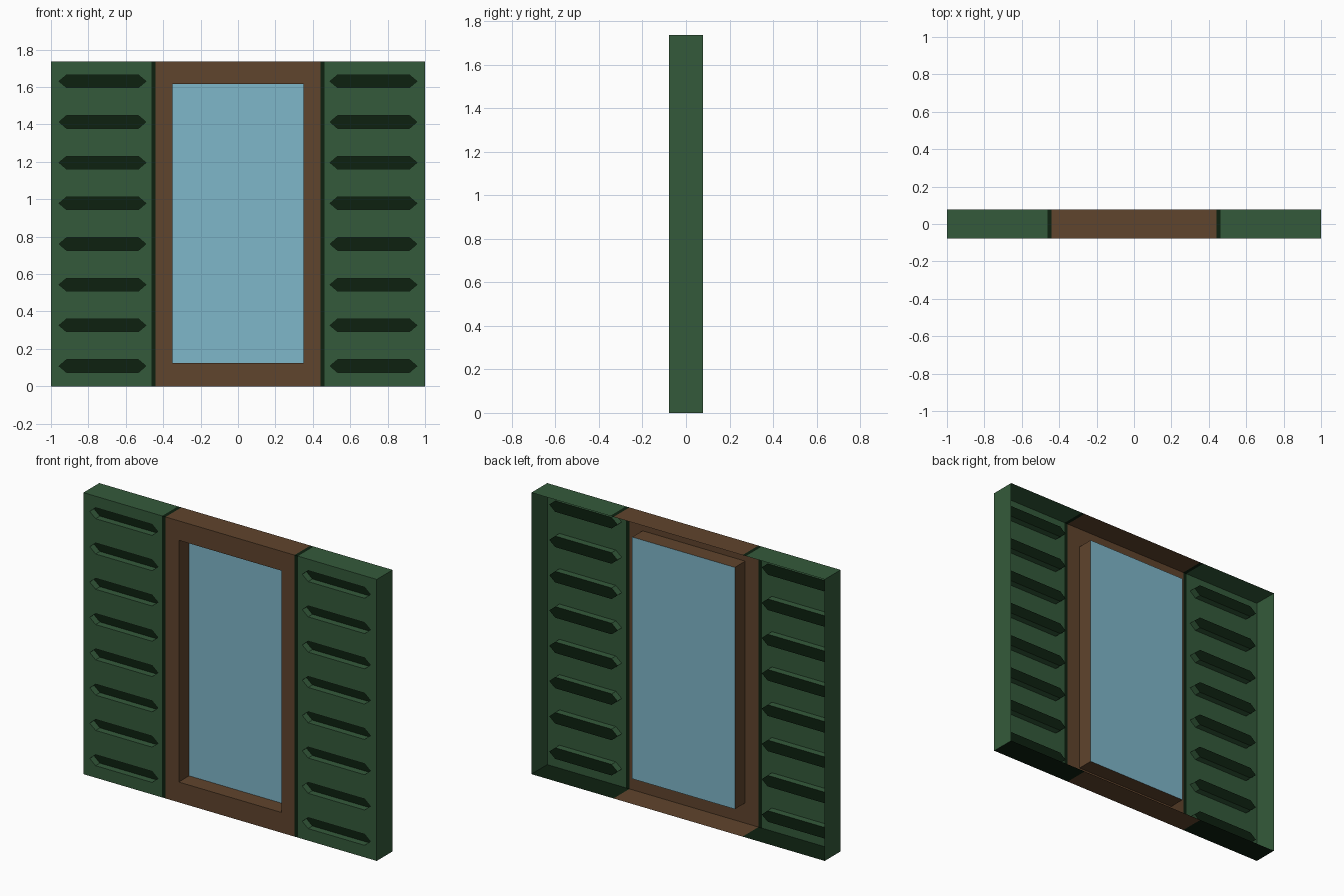
import bpy
import bmesh

cube = bpy.data.objects.get("Cube")
if cube:
    bpy.data.objects.remove(cube, do_unlink=True)

FRONT, BACK, HEIGHT = -0.077, 0.077, 1.735
FRAME_X, SEAM_X, OUTER_X = 0.44, 0.463, 1.0
GLASS_Y, SLOT_Y = 0.024, -0.035
SLOTS = 8


def material(name, colour):
    mat = bpy.data.materials.new(name)
    mat.use_nodes = True
    mat.diffuse_color = (*colour, 1)
    mat.node_tree.nodes["Principled BSDF"].inputs["Base Color"].default_value = (*colour, 1)
    return mat


GREEN = material("shutter green", (0.034, 0.102, 0.043))
DARK = material("dark green", (0.004, 0.015, 0.005))
BROWN = material("wood brown", (0.117, 0.058, 0.026))
BLUE = material("glass blue", (0.212, 0.473, 0.591))


def flat(outline, y):
    """Face from an (x, z) outline, facing front when counter-clockwise."""
    return [(x, y, z) for x, z in outline]


def wall(a, b, y0, y1):
    """Quad running back from edge a-b, facing left of the edge."""
    return [(a[0], y0, a[1]), (b[0], y0, b[1]), (b[0], y1, b[1]), (a[0], y1, a[1])]


def recess(outline, y0, y1):
    return [wall(a, b, y0, y1) for a, b in zip(outline, outline[1:] + outline[:1])]


def rectangle(x0, x1, z0, z1):
    return [(x0, z0), (x1, z0), (x1, z1), (x0, z1)]


def build(name, groups, side=1):
    """Make one object from (material, faces) pairs; side -1 mirrors it in x."""
    bm = bmesh.new()
    mesh = bpy.data.meshes.new(name)
    for index, (mat, faces) in enumerate(groups):
        mesh.materials.append(mat)
        for points in faces:
            verts = [bm.verts.new((side * x, y, z)) for x, y, z in points]
            face = bm.faces.new(verts if side > 0 else verts[::-1])
            face.material_index = index
    bmesh.ops.remove_doubles(bm, verts=bm.verts[:], dist=0.0001)
    bm.to_mesh(mesh)
    bm.free()
    obj = bpy.data.objects.new(name, mesh)
    bpy.context.collection.objects.link(obj)


# Shutter: open-backed panel with recessed pointed slots
def shutter(name, side):
    x0, x1 = SEAM_X, OUTER_X
    tip0, tip1, taper, half = 0.492, 0.957, 0.04, 0.034
    centres = [0.108 + 0.2175 * i for i in range(SLOTS)]
    limits = [0] + [(a + b) / 2 for a, b in zip(centres, centres[1:])] + [HEIGHT]
    green, dark = [], []
    for i, z in enumerate(centres):
        low, high = z - half, z + half
        lower = [(tip0, z), (tip0 + taper, low), (tip1 - taper, low), (tip1, z)]
        upper = [(tip1, z), (tip1 - taper, high), (tip0 + taper, high), (tip0, z)]
        slot = lower + upper[1:-1]
        # panel around the slot, split along its middle
        green.append(flat([(x0, limits[i]), (x1, limits[i]), (x1, z)]
                          + lower[::-1] + [(x0, z)], FRONT))
        green.append(flat([(x1, z), (x1, limits[i + 1]), (x0, limits[i + 1]), (x0, z)]
                          + upper[::-1], FRONT))
        green += recess(slot, FRONT, SLOT_Y)
        dark.append(flat(slot, SLOT_Y))
    # top, outer side and bottom
    green.append(wall((x0, HEIGHT), (x1, HEIGHT), FRONT, BACK))
    green.append(wall((x1, HEIGHT), (x1, 0), FRONT, BACK))
    dark.append(wall((x1, 0), (x0, 0), FRONT, BACK))
    build(name, [(GREEN, green), (DARK, dark)], side)


# Dark seam between shutter and frame
def seam(name, side):
    x0, x1 = FRAME_X, SEAM_X
    build(name, [(DARK, [
        flat(rectangle(x0, x1, 0, HEIGHT), FRONT),
        wall((x0, HEIGHT), (x1, HEIGHT), FRONT, BACK),
        wall((x1, 0), (x0, 0), FRONT, BACK)])], side)


for label, side in (("left", 1), ("right", -1)):
    shutter(label + "_shutter", side)
    seam(label + "_seam", side)

# Window frame with a recessed opening, and its top and bottom
outer = rectangle(-FRAME_X, FRAME_X, 0, HEIGHT)
opening = rectangle(-0.35, 0.35, 0.125, 1.615)
frame = recess(opening, FRONT, GLASS_Y)
for i in range(4):
    j = (i + 1) % 4
    frame.append(flat([outer[i], outer[j], opening[j], opening[i]], FRONT))
frame.append(wall(outer[3], outer[2], FRONT, BACK))
frame.append(wall(outer[1], outer[0], FRONT, BACK))
build("window_frame", [(BROWN, frame)])

# Glass closing the opening
build("window_glass", [(BLUE, [flat(opening, GLASS_Y)])])
